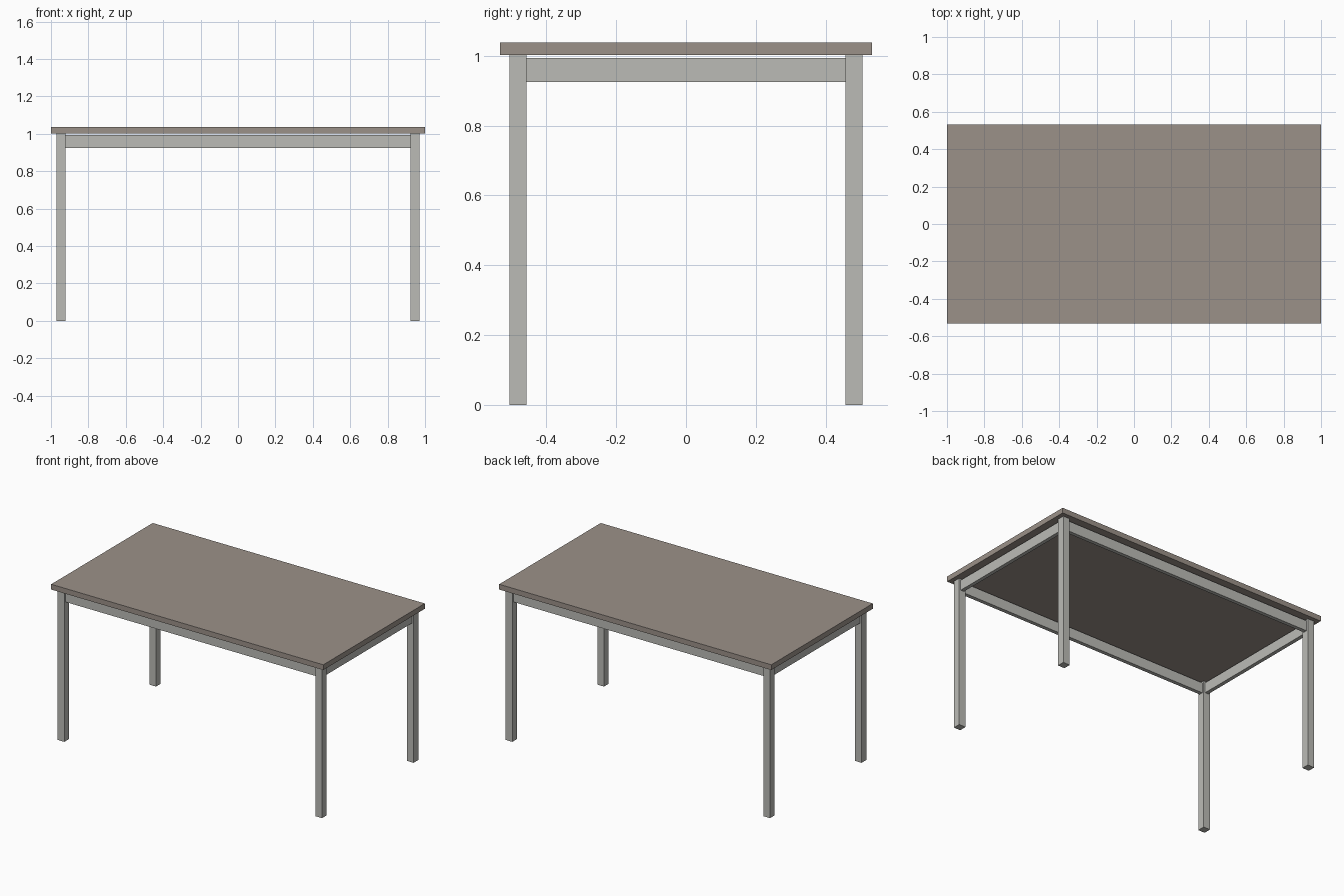
import bpy

cube = bpy.data.objects.get("Cube")
if cube:
    bpy.data.objects.remove(cube, do_unlink=True)


def make_material(name, rgb):
    mat = bpy.data.materials.new(name)
    mat.use_nodes = True
    colour = (*rgb, 1.0)
    mat.diffuse_color = colour
    mat.node_tree.nodes["Principled BSDF"].inputs["Base Color"].default_value = colour
    return mat


def box(name, centre, size, mat):
    bpy.ops.mesh.primitive_cube_add(size=1, location=centre)
    obj = bpy.context.object
    obj.name = name
    obj.scale = size
    bpy.ops.object.transform_apply(location=False, rotation=False, scale=True)
    obj.data.materials.append(mat)
    return obj


top_mat = make_material("warm grey laminate", (0.33, 0.285, 0.25))
frame_mat = make_material("light grey metal", (0.50, 0.50, 0.47))

TOP_X, TOP_Y = 2.0, 1.066
LEG_H, TOP_H = 1.002, 0.035
LEG = 0.049
LEG_X, LEG_Y = 0.947, 0.481        # leg centre lines
RAIL_T, RAIL_LOW, RAIL_HIGH = 0.025, 0.925, 0.993

# Table top
box("table_top", (0, 0, LEG_H + TOP_H / 2), (TOP_X, TOP_Y, TOP_H), top_mat)

# Four square legs
for side, sx in (("left", 1), ("right", -1)):
    for end, sy in (("front", -1), ("back", 1)):
        box(f"{end}_{side}_leg", (sx * LEG_X, sy * LEG_Y, LEG_H / 2),
            (LEG, LEG, LEG_H), frame_mat)

# Rails between the legs, just below the top
rail_z = (RAIL_LOW + RAIL_HIGH) / 2
rail_h = RAIL_HIGH - RAIL_LOW
for name, sy in (("front", -1), ("back", 1)):
    box(f"{name}_rail", (0, sy * LEG_Y, rail_z),
        (2 * LEG_X - LEG, RAIL_T, rail_h), frame_mat)
for name, sx in (("left", 1), ("right", -1)):
    box(f"{name}_rail", (sx * LEG_X, 0, rail_z),
        (RAIL_T, 2 * LEG_Y - LEG, rail_h), frame_mat)
